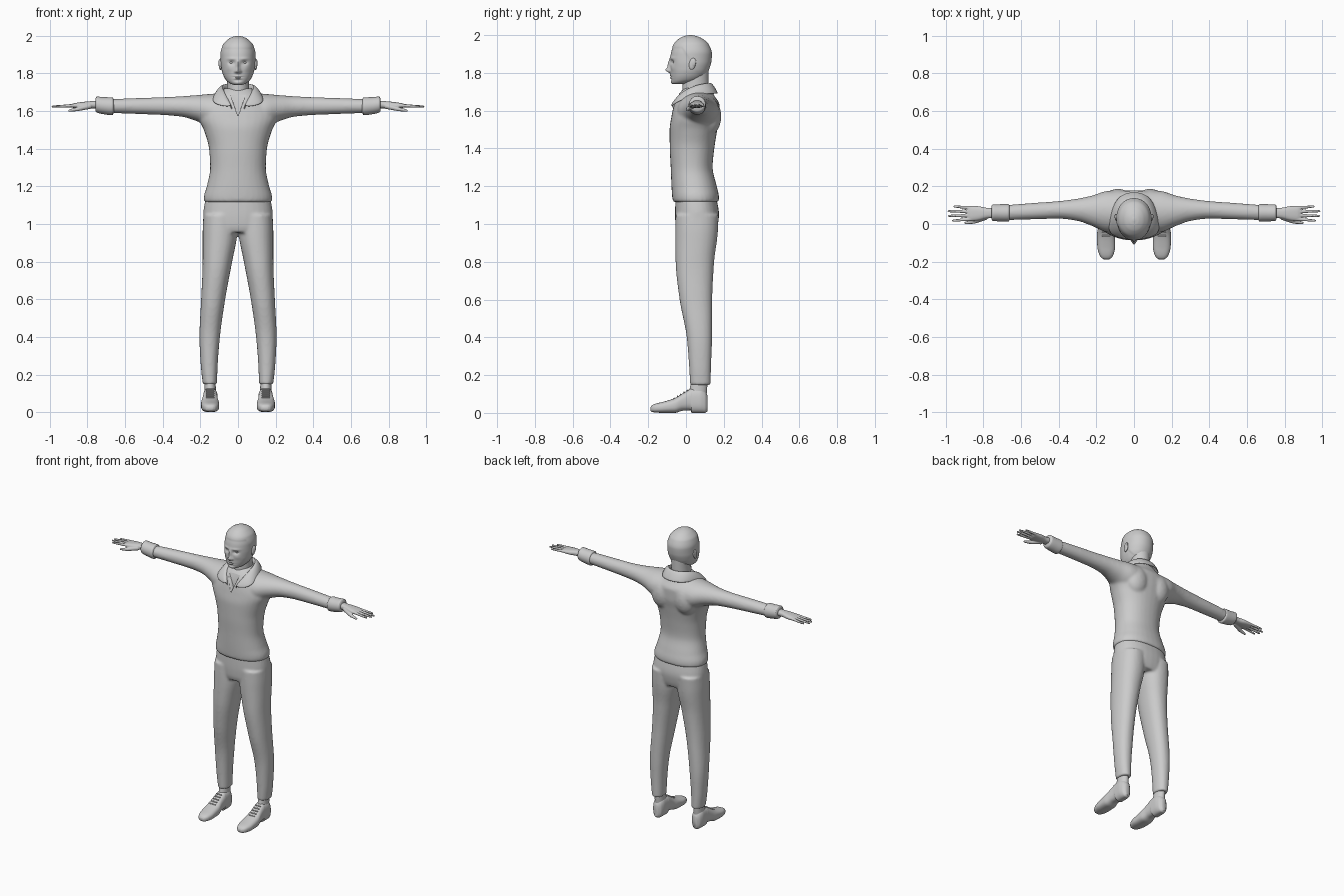
import bpy, bmesh, math
from mathutils import Vector, Matrix

cube = bpy.data.objects.get("Cube")
if cube:
    bpy.data.objects.remove(cube, do_unlink=True)

grey = bpy.data.materials.new("plain grey")
grey.use_nodes = True
grey.diffuse_color = (0.6, 0.6, 0.6, 1)
grey.node_tree.nodes["Principled BSDF"].inputs["Base Color"].default_value = (0.6, 0.6, 0.6, 1)


def smooth_rows(rows, steps):
    """Fill in between the sections without overshoot."""
    slopes = [[(b[k] - a[k]) / (b[0] - a[0]) for k in range(5)] for a, b in zip(rows, rows[1:])]
    tangents = [slopes[0]]
    for p, q in zip(slopes, slopes[1:]):
        tangents.append([2 * u * v / (u + v) if u * v > 0 else 0 for u, v in zip(p, q)])
    tangents.append(slopes[-1])
    result = []
    for i in range(len(rows) - 1):
        a, b = rows[i], rows[i + 1]
        gap = b[0] - a[0]
        for j in range(steps):
            f = j / steps
            g = f * f * (3 - 2 * f)
            row = [a[k] + (b[k] - a[k]) * g + gap * (1 - f) * f *
                   ((1 - f) * tangents[i][k] - f * tangents[i + 1][k]) for k in range(5)]
            row[0] = a[0] + gap * f
            result.append(row)
    return result + [rows[-1]]


def loft(bm, axis, rows, power=2.0, side=1, sides=32, steps=5):
    """Rows give the position on the axis, then low and high bounds of both cross directions."""
    rings = []
    for t, a0, a1, b0, b1 in smooth_rows(rows, steps):
        ring = []
        for i in range(sides):
            ang = math.tau * i / sides
            c, s = math.cos(ang), math.sin(ang)
            a = (a0 + a1) / 2 + (a1 - a0) / 2 * math.copysign(abs(c) ** (2 / power), c)
            b = (b0 + b1) / 2 + (b1 - b0) / 2 * math.copysign(abs(s) ** (2 / power), s)
            x, y, z = {"x": (t, a, b), "y": (a, t, b), "z": (a, b, t)}[axis]
            ring.append(bm.verts.new((x * side, y, z)))
        rings.append(ring)
    for low, high in zip(rings, rings[1:]):
        for i in range(sides):
            j = (i + 1) % sides
            bm.faces.new((low[i], low[j], high[j], high[i]))
    bm.faces.new(rings[0])
    bm.faces.new(rings[-1])


def even(rows):
    return [(z, -h, h, y0, y1) for z, h, y0, y1 in rows]


def ball(bm, centre, size, tilt=0):
    matrix = Matrix.Translation(centre) @ Matrix.Rotation(tilt, 4, "X") @ Matrix.Diagonal((*size, 1))
    bmesh.ops.create_uvsphere(bm, u_segments=20, v_segments=12, radius=1, matrix=matrix)


def rod(bm, start, end, r0, r1):
    """Tapered rod with round ends."""
    start, end = Vector(start), Vector(end)
    turn = (end - start).to_track_quat("Z", "Y").to_matrix().to_4x4()
    bmesh.ops.create_cone(bm, cap_ends=True, segments=14, radius1=r0, radius2=r1,
                          depth=(end - start).length,
                          matrix=Matrix.Translation((start + end) / 2) @ turn)
    ball(bm, start, (r0, r0, r0))
    ball(bm, end, (r1, r1, r1))


def finish(bm, name, voxel=0, relax=0):
    bmesh.ops.recalc_face_normals(bm, faces=bm.faces)
    mesh = bpy.data.meshes.new(name)
    bm.to_mesh(mesh)
    bm.free()
    obj = bpy.data.objects.new(name, mesh)
    bpy.context.collection.objects.link(obj)
    mesh.materials.append(grey)
    bpy.ops.object.select_all(action="DESELECT")
    obj.select_set(True)
    bpy.context.view_layer.objects.active = obj
    bpy.ops.object.shade_smooth_by_angle(angle=math.radians(50))
    if voxel:
        remesh = obj.modifiers.new("merge", "REMESH")
        remesh.mode, remesh.voxel_size, remesh.use_smooth_shade = "VOXEL", voxel, True
        blend = obj.modifiers.new("blend", "SMOOTH")
        blend.factor, blend.iterations = 0.5, relax
    return obj


# Head, with the face pushed out and in by soft bumps
bm = bmesh.new()
loft(bm, "z", even([(1.74, .025, -.07, 0), (1.748, .044, -.076, .03), (1.765, .064, -.079, .08),
                    (1.79, .078, -.081, .105), (1.82, .087, -.082, .12), (1.86, .091, -.084, .131),
                    (1.9, .091, -.08, .134), (1.95, .079, -.064, .118), (1.98, .054, -.038, .088),
                    (1.995, .027, -.008, .055), (2, .006, .016, .03)]), 2.1, sides=112, steps=9)
bumps = [(0, 1.815, .012, .014, .024), (0, 1.845, .009, .025, .013), (.012, 1.81, .007, .007, .008),
         (.034, 1.857, .017, .011, -.012), (.034, 1.878, .024, .007, .004),
         (.045, 1.825, .018, .015, .003), (0, 1.786, .018, .005, .005), (0, 1.774, .016, .005, .006),
         (0, 1.78, .024, .003, -.005), (0, 1.764, .02, .006, -.004), (0, 1.75, .016, .01, .004)]
for v in bm.verts:
    x, y, z = v.co
    hairline = 1.93 - max(0, min(.15, 1.6 * (y + .02)))
    if z > hairline:
        grow = 1 + .03 * min(1, (z - hairline) / .01) * min(1, (2 - z) / .05)
        v.co.x, v.co.y = x * grow, .02 + (y - .02) * grow
    if y < 0:
        for bx, bz, rx, rz, push in bumps:
            for px in {bx, -bx}:
                v.co.y -= push * math.exp(-((x - px) / rx) ** 2 - ((z - bz) / rz) ** 2)
finish(bm, "head")

bm = bmesh.new()
loft(bm, "z", even([(1.58, .065, -.02, .11), (1.68, .06, -.02, .115),
                    (1.75, .058, -.018, .12), (1.82, .06, 0, .12)]))
finish(bm, "neck")

# Sweater: torso and sleeves merged, with an open neckline
bm = bmesh.new()
loft(bm, "z", even([(1.115, .172, -.062, .165), (1.122, .182, -.07, .175), (1.14, .182, -.073, .175),
                    (1.2, .166, -.077, .163), (1.3, .148, -.081, .141), (1.4, .154, -.086, .15),
                    (1.5, .182, -.087, .166), (1.57, .21, -.077, .178), (1.63, .19, -.064, .178),
                    (1.68, .13, -.043, .15), (1.72, .08, -.01, .13)]), 2.2)
for side in (1, -1):
    loft(bm, "x", [(.05, -.05, .178, 1.5, 1.7), (.14, -.045, .176, 1.51, 1.692),
                   (.22, -.012, .152, 1.547, 1.685), (.3, .016, .135, 1.57, 1.679),
                   (.4, .028, .122, 1.579, 1.674), (.55, .024, .111, 1.585, 1.669),
                   (.69, .02, .1, 1.59, 1.663)], side=side)
    ball(bm, (side * .085, .125, 1.57), (.08, .062, .1))
sweater = finish(bm, "sweater", .008, 8)

bm = bmesh.new()
outline = [(0, 1.572), (.062, 1.75), (-.062, 1.75)]
front, back = [[bm.verts.new((x, y, z)) for x, z in outline] for y in (-.2, -.036)]
bm.faces.new(front)
bm.faces.new(back)
for i in range(3):
    bm.faces.new((front[i], front[i - 1], back[i - 1], back[i]))
cutter = finish(bm, "neckline_cutter")
cutter.hide_render = True
cutter.hide_set(True)
cut = sweater.modifiers.new("neckline", "BOOLEAN")
cut.operation, cut.object = "DIFFERENCE", cutter

# Folded collar: a strip from its top fold to its outer edge
half = [((0, .13, 1.757), (0, .18, 1.69)), ((.055, .115, 1.757), (.09, .155, 1.69)),
        ((.084, .055, 1.748), (.128, .06, 1.688)), ((.074, -.015, 1.715), (.142, -.02, 1.662)),
        ((.05, -.052, 1.675), (.125, -.066, 1.635)), ((.03, -.078, 1.63), (.045, -.082, 1.622))]
columns = [[(-x, y, z) for x, y, z in pair] for pair in half[:0:-1]] + half
bm = bmesh.new()
strips = []
for top, low in columns:
    top, low = Vector(top), Vector(low)
    inner = Vector((top.x * .85, .05 + (top.y - .05) * .85, top.z - .04))
    middle = (top + low) / 2 + Vector((top.x * .1, 0, .008))
    strips.append([bm.verts.new(p) for p in (inner, top, middle, low)])
for one, two in zip(strips, strips[1:]):
    for i in range(3):
        bm.faces.new((one[i], two[i], two[i + 1], one[i + 1]))
collar = finish(bm, "collar")
collar.modifiers.new("thickness", "SOLIDIFY").thickness = .008
collar.modifiers.new("round", "SUBSURF").levels = 2
collar.modifiers["round"].render_levels = 2

# Trousers: hips and both legs merged
bm = bmesh.new()
loft(bm, "z", even([(.955, .175, -.045, .155), (.99, .184, -.055, .167),
                    (1.05, .185, -.058, .175), (1.13, .174, -.056, .163)]), 2.3)
for side in (1, -1):
    loft(bm, "z", [(.148, .112, .187, .022, .13), (.25, .108, .198, .016, .133),
                   (.4, .096, .205, .004, .138), (.6, .068, .196, -.034, .139),
                   (.8, .031, .188, -.055, .149), (.95, .004, .188, -.057, .168),
                   (1.05, .001, .184, -.055, .173)], 2.2, side)
finish(bm, "trousers", .008, 5)

for side, label in ((1, "left"), (-1, "right")):
    # Ear and eye
    bm = bmesh.new()
    ball(bm, (side * .093, .034, 1.848), (.009, .018, .032), -.2)
    ball(bm, (side * .098, .04, 1.855), (.006, .013, .022), -.2)
    finish(bm, label + "_ear", .002, 3)
    bm = bmesh.new()
    ball(bm, (side * .034, -.057, 1.857), (.013, .012, .008))
    finish(bm, label + "_eye")

    # Turned cuff
    bm = bmesh.new()
    loft(bm, "x", [(.66, .022, .098, 1.59, 1.662), (.668, .013, .106, 1.578, 1.673),
                   (.71, .014, .105, 1.583, 1.674), (.75, .016, .104, 1.592, 1.677),
                   (.757, .024, .096, 1.6, 1.668)], side=side)
    finish(bm, label + "_cuff")

    # Hand with four fingers and a thumb
    bm = bmesh.new()
    loft(bm, "x", [(.73, .032, .086, 1.614, 1.656), (.78, .03, .086, 1.615, 1.653),
                   (.83, .019, .095, 1.614, 1.648), (.87, .016, .096, 1.616, 1.642),
                   (.885, .024, .09, 1.622, 1.637)], 2.4, side)
    for i, reach in enumerate((.962, .983, .985, .955)):
        rod(bm, (side * .865, .026 + .02 * i, 1.63), (side * reach, .018 + .025 * i, 1.624), .0095, .006)
    rod(bm, (side * .79, .036, 1.626), (side * .85, .012, 1.611), .015, .011)
    rod(bm, (side * .85, .012, 1.611), (side * .895, .006, 1.603), .011, .007)
    finish(bm, label + "_hand", .0035, 3)

    # Shoe with raised arch, sock and laces
    bm = bmesh.new()
    loft(bm, "y", [(-.188, .132, .16, .012, .03), (-.18, .12, .173, .005, .04),
                   (-.16, .108, .185, .002, .049), (-.12, .1, .195, 0, .059),
                   (-.06, .1, .197, 0, .078), (-.015, .107, .19, .012, .105),
                   (.025, .108, .186, .014, .128), (.03, .108, .186, 0, .13),
                   (.07, .109, .186, 0, .134), (.1, .116, .179, 0, .118),
                   (.115, .132, .164, .01, .09)], 2.6, side)
    finish(bm, label + "_shoe")
    bm = bmesh.new()
    loft(bm, "z", [(.08, .115, .18, .01, .108), (.13, .118, .178, .02, .112), (.18, .12, .178, .03, .115)], side=side)
    finish(bm, label + "_sock")
    bm = bmesh.new()
    for i in range(5):
        y, z = -.062 + .017 * i, .079 + .0105 * i
        rod(bm, (side * .13, y, z - .002), (side * .167, y, z - .002), .004, .004)
    finish(bm, label + "_laces")
